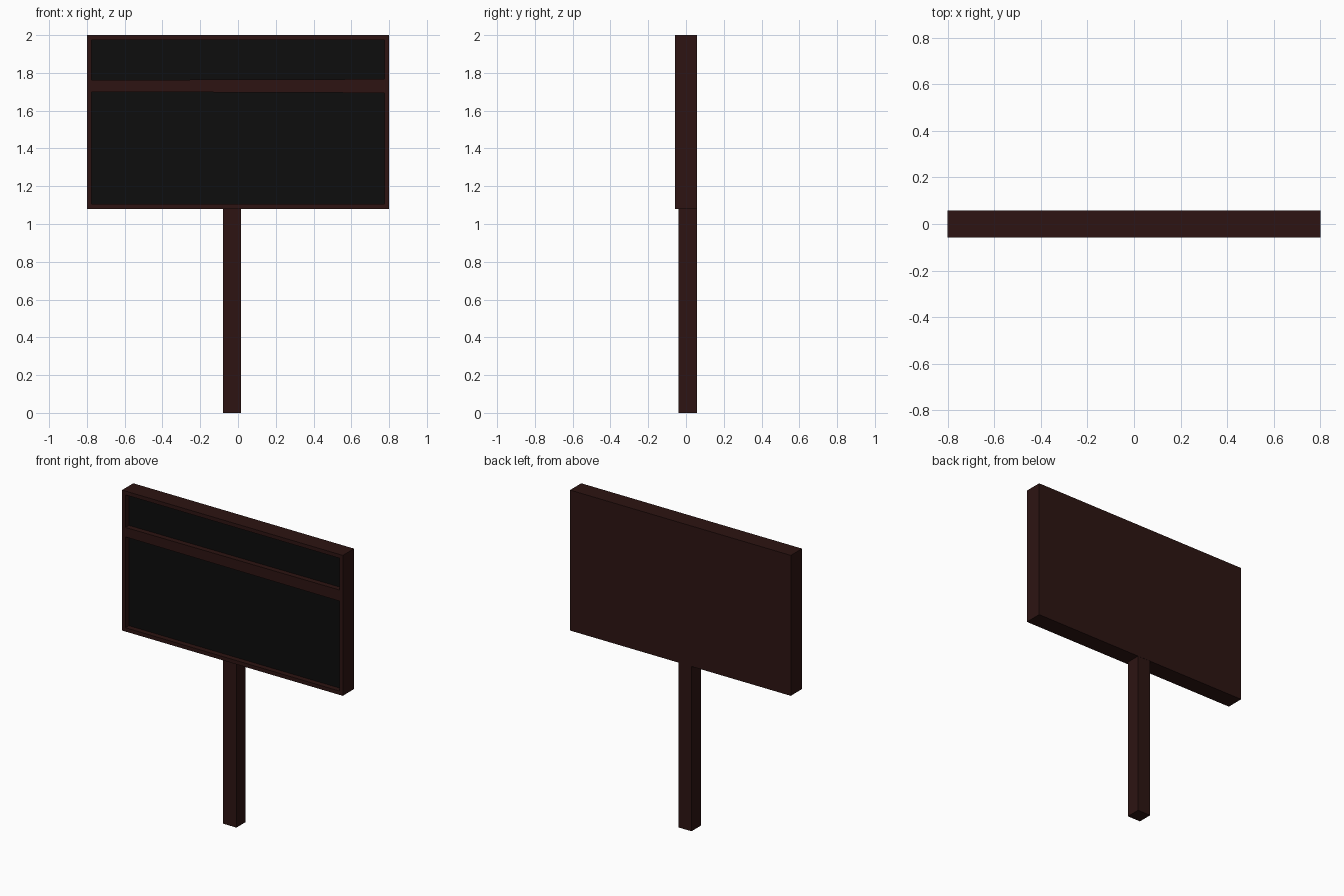
import bpy, bmesh
from mathutils import Vector

if "Cube" in bpy.data.objects:
    bpy.data.objects.remove(bpy.data.objects["Cube"])


def material(name, rgb):
    m = bpy.data.materials.new(name)
    m.diffuse_color = (*rgb, 1)
    m.use_nodes = True
    m.node_tree.nodes["Principled BSDF"].inputs["Base Color"].default_value = m.diffuse_color
    return m


wood = material("dark_wood", (0.026, 0.007, 0.006))
black = material("black_panel", (0.004, 0.004, 0.004))


def finish(name, bm, mats):
    bmesh.ops.recalc_face_normals(bm, faces=bm.faces)
    me = bpy.data.meshes.new(name)
    bm.to_mesh(me)
    bm.free()
    for m in mats:
        me.materials.append(m)
    ob = bpy.data.objects.new(name, me)
    bpy.context.collection.objects.link(ob)


# Sign board: front frame with two recessed panels and a slightly tapered divider
FRONT, BACK, DEPTH = -0.058, 0.058, 0.035
bm = bmesh.new()


def ring(x, z_bottom, z_top_left, z_top_right, y, z_bottom_right=None):
    zbr = z_bottom if z_bottom_right is None else z_bottom_right
    pts = [(-x, z_bottom), (x, zbr), (x, z_top_right), (-x, z_top_left)]
    return [bm.verts.new((px, y, pz)) for px, pz in pts]


outer = ring(0.8, 1.08, 2.0, 2.0, FRONT)
rear = ring(0.8, 1.08, 2.0, 2.0, BACK)
lower = ring(0.775, 1.105, 1.70, 1.694, FRONT)
upper = ring(0.775, 1.762, 1.975, 1.975, FRONT, 1.767)

bm.faces.new(rear)
for i in range(4):
    j = (i + 1) % 4
    bm.faces.new((outer[i], outer[j], rear[j], rear[i]))

# Frame rails, side stiles and divider
bm.faces.new((outer[0], outer[1], lower[1], lower[0]))
bm.faces.new((outer[2], outer[3], upper[3], upper[2]))
bm.faces.new((outer[1], outer[2], upper[2], upper[1], lower[2], lower[1]))
bm.faces.new((outer[3], outer[0], lower[0], lower[3], upper[0], upper[3]))
bm.faces.new((lower[3], lower[2], upper[1], upper[0]))

# Recess walls and black panel floors
for hole in (lower, upper):
    floor = [bm.verts.new(v.co + Vector((0, DEPTH, 0))) for v in hole]
    for i in range(4):
        j = (i + 1) % 4
        bm.faces.new((hole[i], hole[j], floor[j], floor[i]))
    bm.faces.new(floor).material_index = 1
finish("sign_board", bm, [wood, black])

# Square post
bm = bmesh.new()
bmesh.ops.create_cube(bm, size=1)
bmesh.ops.scale(bm, vec=(0.096, 0.096, 1.08), verts=bm.verts)
bmesh.ops.translate(bm, vec=(-0.032, 0.009, 0.54), verts=bm.verts)
finish("post", bm, [wood])
